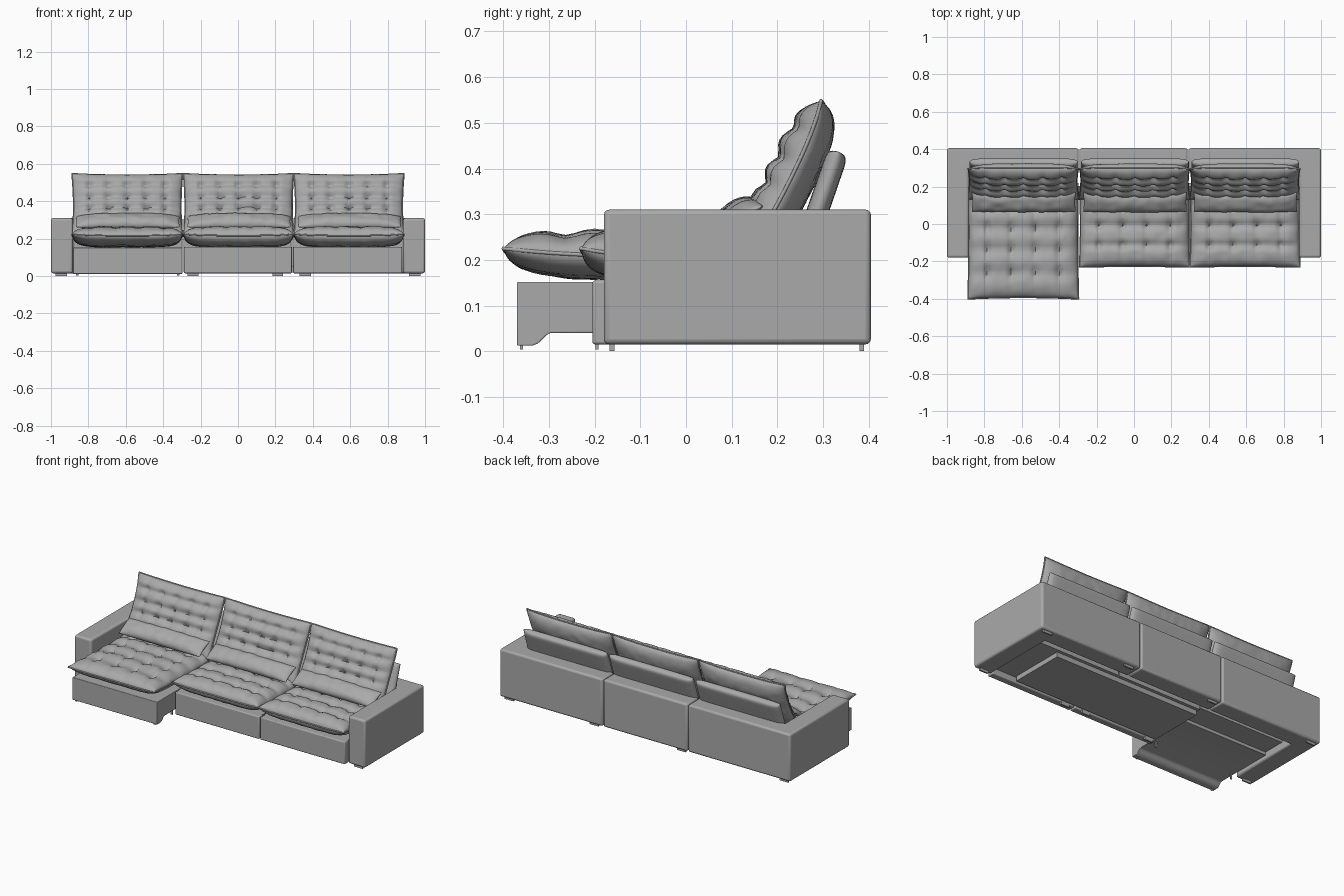
import bpy, bmesh, math
from mathutils import Vector, noise

if "Cube" in bpy.data.objects:
    bpy.data.objects.remove(bpy.data.objects["Cube"])

fabric = bpy.data.materials.new("grey_fabric")
fabric.use_nodes = True
GREY = (0.4, 0.4, 0.4, 1)
fabric.diffuse_color = GREY
fabric.node_tree.nodes["Principled BSDF"].inputs["Base Color"].default_value = GREY


def finish(name, bm, bevel=0.0, angle=40):
    bmesh.ops.recalc_face_normals(bm, faces=bm.faces)
    mesh = bpy.data.meshes.new(name)
    bm.to_mesh(mesh)
    bm.free()
    obj = bpy.data.objects.new(name, mesh)
    bpy.context.collection.objects.link(obj)
    mesh.materials.append(fabric)
    if bevel:
        mod = obj.modifiers.new("soft_edges", "BEVEL")
        mod.width, mod.segments = bevel, 3
    bpy.ops.object.select_all(action="DESELECT")
    obj.select_set(True)
    bpy.context.view_layer.objects.active = obj
    bpy.ops.object.shade_smooth_by_angle(angle=math.radians(angle))
    return obj


def prism(name, outline, step, bevel=0.0):
    """Extrude a closed outline of points along the step vector."""
    bm = bmesh.new()
    face = bm.faces.new([bm.verts.new(p) for p in outline])
    out = bmesh.ops.extrude_face_region(bm, geom=[face])
    verts = [g for g in out["geom"] if isinstance(g, bmesh.types.BMVert)]
    bmesh.ops.translate(bm, verts=verts, vec=step)
    return finish(name, bm, bevel)


def box(name, x0, x1, y0, y1, z0, z1, bevel=0.0):
    return prism(name, [(x0, y0, z0), (x1, y0, z0), (x1, y1, z0), (x0, y1, z0)],
                 (0, 0, z1 - z0), bevel)


def bump(x, width):
    return math.exp(-(x / width) ** 2)


def pillow(name, x0, x1, spine, front, back, power=5, pinch=0.02, rows=(), cols=(),
           groove=0.25, button=0.35, wrinkle=0.004, lift=0.0, piping=True, nu=56, nv=44):
    """Stuffed cushion: a (y, z) bezier spine swept in x, swollen to both sides."""
    a, b, c = (Vector((0, *p)) for p in spine)
    mid, half = (x0 + x1) / 2, (x1 - x0) / 2
    bm = bmesh.new()

    def point(i, j, side):
        u = math.sin(math.pi * (i / nu - 0.5))
        v = math.sin(math.pi * (j / nv - 0.5))
        t = (1 + v * (1 - pinch * (1 - u * u))) / 2
        pos = a * (1 - t) ** 2 + b * 2 * t * (1 - t) + c * t * t
        tangent = ((b - a) * (1 - t) + (c - b) * t).normalized()
        normal = Vector((0, -tangent.z, tangent.y))
        pos.x = mid + half * u * (1 - pinch * (1 - v * v))
        # corners of the seam curl up
        pos += normal * lift * (u * v) ** 4
        swell = math.sqrt(max(0, (1 - abs(u) ** power) * (1 - abs(v) ** power)))
        if side > 0:
            row = max([bump(v - r, 0.09) for r in rows], default=0)
            col = max([bump(u - k, 0.05) for k in cols], default=0)
            dent = groove * row + 0.12 * col + button * row * col
            size = front * swell * (1 - dent)
        else:
            size = back * swell
        size += wrinkle * swell * noise.noise(pos * 22)
        return pos + normal * size * side

    grids = {}
    for side in (1, -1):
        for i in range(nu + 1):
            for j in range(nv + 1):
                rim = i in (0, nu) or j in (0, nv)
                if rim and side < 0:
                    grids[side, i, j] = grids[1, i, j]
                else:
                    grids[side, i, j] = bm.verts.new(point(i, j, side))
        for i in range(nu):
            for j in range(nv):
                bm.faces.new([grids[side, i + di, j + dj]
                              for di, dj in ((0, 0), (1, 0), (1, 1), (0, 1))])
    loop = [(i, 0) for i in range(nu)] + [(nu, j) for j in range(nv)]
    loop += [(nu - i, nv) for i in range(nu)] + [(0, nv - j) for j in range(nv)]
    rim = [grids[1, i, j].co.copy() for i, j in loop]
    finish(name, bm, angle=60)
    if piping:
        curve = bpy.data.curves.new(name + "_piping", "CURVE")
        curve.dimensions = "3D"
        curve.bevel_depth, curve.bevel_resolution = 0.0045, 1
        line = curve.splines.new("POLY")
        line.points.add(len(rim) - 1)
        for p, co in zip(line.points, rim):
            p.co = (*co, 1)
        line.use_cyclic_u = True
        curve.materials.append(fabric)
        bpy.context.collection.objects.link(bpy.data.objects.new(name + "_piping", curve))


FLOOR, TOP, SEAT = 0.015, 0.31, 0.155
BACK, INNER, ARM_FRONT = 0.405, 0.29, -0.18

# Corner units: each arm and its share of the back form one L-shaped block
for side, name, seam in ((-1, "right", 0.296), (1, "left", 0.291)):
    plan = [(1, ARM_FRONT), (1, BACK), (seam, BACK), (seam, INNER),
            (0.883, INNER), (0.883, ARM_FRONT)]
    prism(name + "_arm_and_back", [(side * x, y, FLOOR) for x, y in plan],
          (0, 0, TOP - FLOOR), 0.012)
box("middle_back", -0.292, 0.287, INNER, BACK, FLOOR, TOP, 0.012)

# Seat bases: front rail with a raised platform behind it
for name, x0, x1 in (("middle", -0.29, 0.288), ("left", 0.295, 0.878)):
    box(name + "_front_rail", x0, x1, -0.205, -0.16, FLOOR, SEAT, 0.006)
    box(name + "_platform", x0, x1, -0.17, 0.22, 0.05, SEAT)
box("underside_board", -0.28, 0.72, -0.15, 0.2, 0.02, 0.055)
box("right_platform", -0.878, -0.296, -0.17, 0.22, 0.06, SEAT - 0.005)

# Pull-out section with a curved cut under its front
cut = [(-0.37, 0.012), (-0.335, 0.012)]
for k in range(7):
    t = k / 6
    cut.append((-0.332 + 0.037 * t, 0.014 + 0.026 * (3 * t * t - 2 * t ** 3)))
cut += [(0.08, 0.04), (0.08, 0.152), (-0.37, 0.152)]
prism("pull_out_base", [(-0.88, y, z) for y, z in cut], (0.583, 0, 0), 0.003)

# Cushions for the three places: x range and front edge of the seat
places = (("right", -0.887, -0.297, -0.4), ("middle", -0.291, 0.297, -0.23),
          ("left", 0.3, 0.887, -0.23))
for name, x0, x1, y0 in places:
    long_seat = y0 < -0.3
    rows = (-0.65, -0.28, 0.1, 0.5) if long_seat else (-0.5, 0.0, 0.5)
    cols = (-0.66, -0.22, 0.22, 0.66)
    pillow(name + "_seat_cushion", x0, x1, ((y0, 0.217), (0, 0.2), (0.2, 0.21)),
           0.057, 0.052, power=6, rows=rows, cols=cols, lift=0.008)
    pillow(name + "_back_cushion", x0, x1, ((0.14, 0.22), (0.23, 0.36), (0.303, 0.545)),
           0.058, 0.052, power=4, pinch=0.03, rows=(-0.15, 0.22, 0.62),
           cols=(-0.7, -0.35, 0, 0.35, 0.7), lift=0.008)
    pillow(name + "_lumbar_roll", x0 + 0.02, x1 - 0.015,
           ((0.068, 0.262), (0.115, 0.295), (0.168, 0.318)), 0.036, 0.03,
           power=3, pinch=0.01, wrinkle=0.006, piping=False, nv=20)
    # Padded board behind the back cushion, a tilted rounded slab
    pillow(name + "_back_board", x0 + 0.008, x1 - 0.004,
           ((0.265, 0.24), (0.3, 0.34), (0.333, 0.437)), 0.024, 0.024,
           power=14, pinch=0, wrinkle=0, piping=False, nu=32, nv=32)

# Feet under the frame and glides under the pull-out
for x in (-0.945, -0.24, 0.36, 0.945):
    for y in (-0.162, 0.385):
        box("foot", x - 0.03, x + 0.03, y - 0.005, y + 0.005, 0, 0.02)
box("foot", 0.185, 0.24, -0.167, -0.157, 0, 0.06)
for x in (-0.86, -0.32):
    for y in (-0.36, -0.195):
        box("glide", x - 0.006, x + 0.006, y - 0.003, y + 0.003, 0.004, 0.045)
